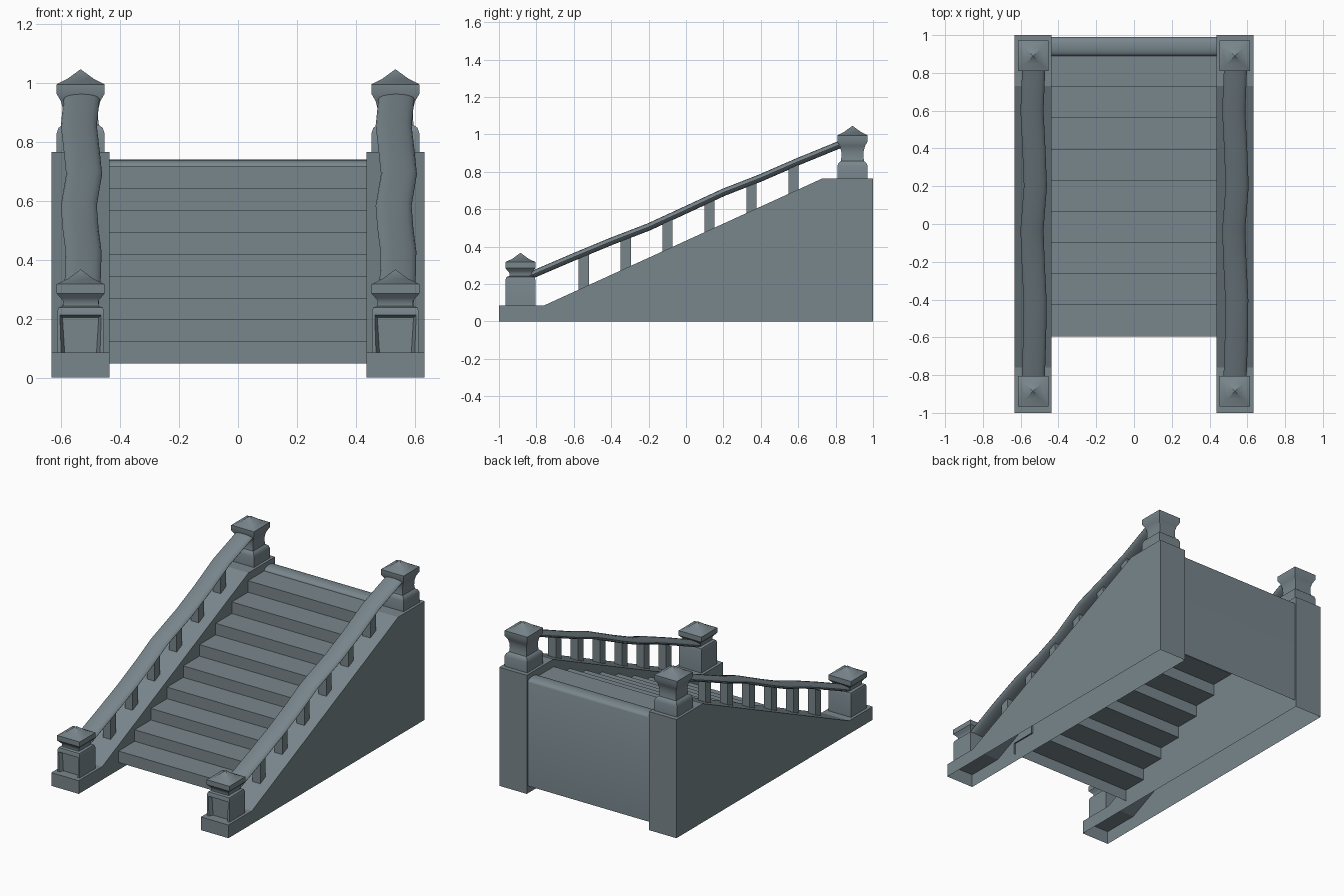
import bpy, bmesh, math

cube = bpy.data.objects.get("Cube")
if cube:
    bpy.data.objects.remove(cube, do_unlink=True)

stone = bpy.data.materials.new("grey_stone")
stone.use_nodes = True
COLOUR = (0.19, 0.24, 0.265, 1)
stone.diffuse_color = COLOUR
stone.node_tree.nodes["Principled BSDF"].inputs["Base Color"].default_value = COLOUR


def finish(name, bm, smooth=None):
    mesh = bpy.data.meshes.new(name)
    bm.to_mesh(mesh)
    bm.free()
    mesh.materials.append(stone)
    obj = bpy.data.objects.new(name, mesh)
    bpy.context.collection.objects.link(obj)
    if smooth:
        bpy.ops.object.select_all(action="DESELECT")
        obj.select_set(True)
        bpy.context.view_layer.objects.active = obj
        bpy.ops.object.shade_smooth_by_angle(angle=math.radians(smooth))
    return obj


def strip(name, profile, x0, x1, sides=False, smooth=None):
    """Sweep an open (y, z) profile across x, optionally closing both sides."""
    bm = bmesh.new()
    left = [bm.verts.new((x0, y, z)) for y, z in profile]
    right = [bm.verts.new((x1, y, z)) for y, z in profile]
    for i in range(len(profile) - 1):
        bm.faces.new((left[i], right[i], right[i + 1], left[i + 1]))
    if sides:
        bm.faces.new(left)
        bm.faces.new(right[::-1])
    return finish(name, bm, smooth)


def loft(bm, rings):
    """Skin a list of equal rings of points."""
    rows = [[bm.verts.new(p) for p in ring] for ring in rings]
    for a, b in zip(rows, rows[1:]):
        for i in range(len(a)):
            j = (i + 1) % len(a)
            bm.faces.new((a[i], a[j], b[j], b[i]))
    return rows


def post(name, x, y, profile, apex, niche=False):
    """Square turned post with a pointed cap."""
    bm = bmesh.new()
    corners = ((-1, -1), (1, -1), (1, 1), (-1, 1))
    rows = loft(bm, [[(x + r * a, y + r * b, z) for a, b in corners] for r, z in profile])
    tip = bm.verts.new((x, y, apex))
    for i in range(4):
        bm.faces.new((rows[-1][i], rows[-1][(i + 1) % 4], tip))
    bm.normal_update()
    if niche:
        bm.faces.ensure_lookup_table()
        front = bm.faces[0]
        bmesh.ops.inset_region(bm, faces=[front], thickness=0.014)
        bmesh.ops.inset_region(bm, faces=[front], thickness=0.012, depth=-0.025)
    finish(name, bm, 40)


def slope(y):
    return 0.085 + (y + 0.76) * 0.68 / 1.49


# Flight of steps running into the rounded landing and the back panel
steps = [(-0.595, 0.048)]
for i in range(9):
    y, z = -0.595 + 0.165 * i, 0.122 + 0.0743 * i
    steps += [(y, z), (y + 0.165, z)]
for i in range(9):
    t = math.pi * i / 8
    steps.append((0.94 - 0.05 * math.cos(t), 0.717 + 0.022 * math.sin(t)))
steps.append((0.99, 0.048))
strip("steps", steps, -0.445, 0.445, smooth=35)

WALL = [(-1, 0), (-1, 0.085), (-0.76, 0.085), (0.73, 0.765), (1, 0.765), (1, 0)]
LOW_POST = [(0.08, 0.085), (0.08, 0.222), (0.075, 0.238), (0.06, 0.243), (0.06, 0.26),
            (0.068, 0.27), (0.081, 0.285), (0.081, 0.317), (0.042, 0.336)]
HIGH_POST = [(0.081, 0.765), (0.081, 0.83), (0.075, 0.847), (0.062, 0.857), (0.059, 0.88),
             (0.06, 0.91), (0.067, 0.938), (0.081, 0.962), (0.081, 0.995), (0.044, 1.014)]
# Handrail centre line: y, z, sideways wobble
RAIL = [(-0.84, 0.242, 0), (-0.6, 0.345, 0.008), (-0.4, 0.428, 0.01), (-0.2, 0.505, 0),
        (-0.03, 0.583, -0.006), (0.2, 0.69, 0.012), (0.4, 0.768, 0.004),
        (0.6, 0.855, -0.006), (0.84, 0.953, 0.004)]

for side, x in (("right", -0.534), ("left", 0.534)):
    strip(side + "_wall", WALL, x - 0.098, x + 0.098, sides=True)
    post(side + "_lower_post", x, -0.885, LOW_POST, 0.367, niche=True)
    post(side + "_upper_post", x, 0.89, HIGH_POST, 1.046)

    # Uneven flattened handrail
    bm = bmesh.new()
    rings = []
    for y, z, wob in RAIL:
        ring = []
        for k in range(16):
            a = math.tau * k / 16
            v = 0.02 * math.sin(a)
            ring.append((x + wob + 0.061 * math.cos(a), y - 0.4 * v, z + 0.9 * v))
        rings.append(ring)
    rows = loft(bm, rings)
    bm.faces.new(rows[0])
    bm.faces.new(rows[-1])
    bmesh.ops.recalc_face_normals(bm, faces=bm.faces)
    finish(side + "_handrail", bm, 50)

    # Square balusters between wall and rail
    for n in range(6):
        y = -0.547 + 0.2243 * n
        bm = bmesh.new()
        h = 0.0275
        rings = []
        for lift in (-0.005, 0.165):
            rings.append([(x + a * h, y + b * h, slope(y + b * h) + lift)
                          for a, b in ((-1, -1), (1, -1), (1, 1), (-1, 1))])
        loft(bm, rings)
        finish(f"{side}_baluster_{n + 1}", bm)
